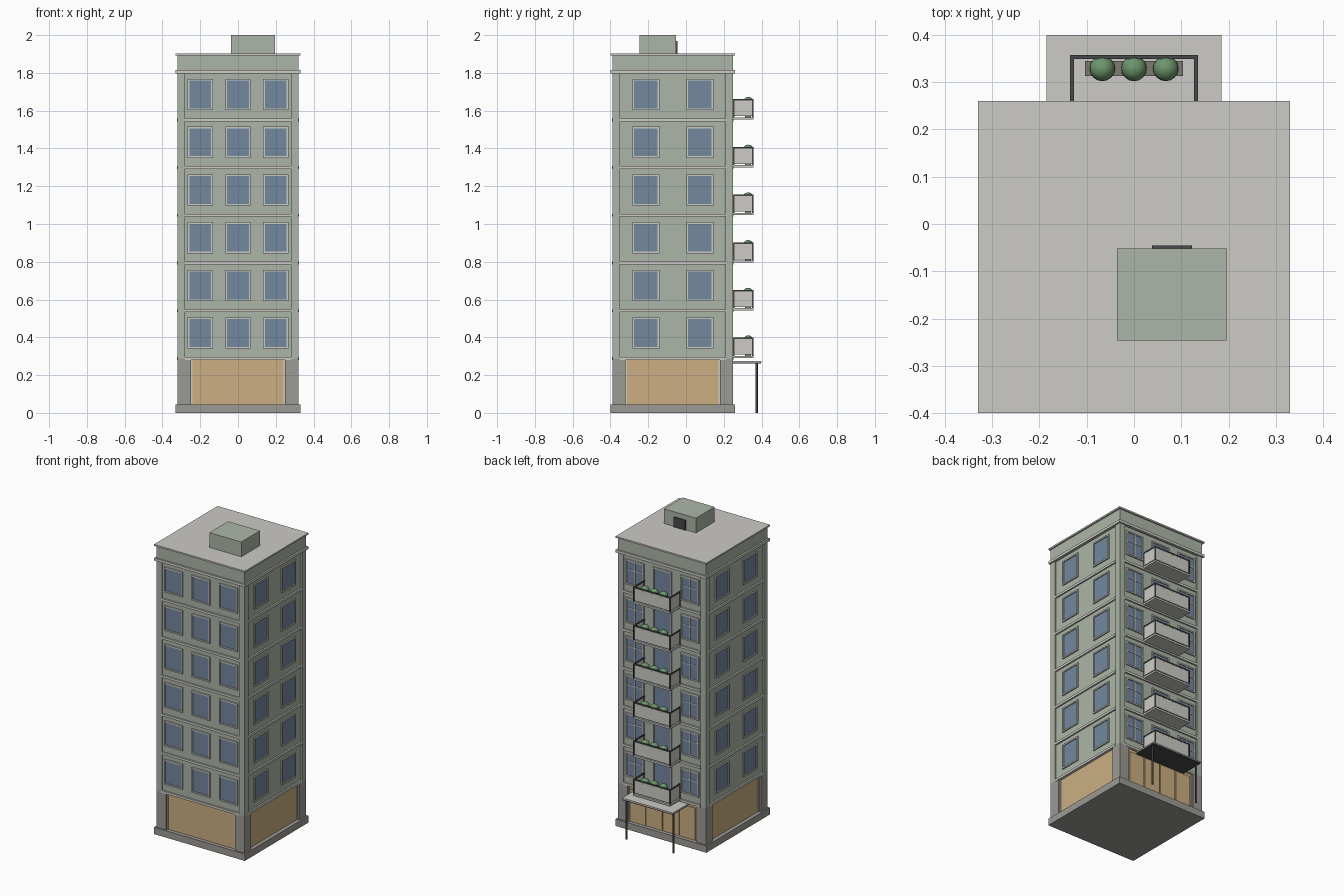
import bpy, bmesh, math
from mathutils import Matrix, Vector

if "Cube" in bpy.data.objects:
    bpy.data.objects.remove(bpy.data.objects["Cube"])

CY = -0.07          # centre of the square tower in y
HALF = 0.32         # half width at the corner piers
WALL = 0.312        # half width of the wall plane
STEP = 0.2525       # storey height
FLOORS = 6


def lin(c):
    return c / 12.92 if c <= 0.04045 else ((c + 0.055) / 1.055) ** 2.4


def material(name, r, g, b):
    m = bpy.data.materials.new(name)
    m.diffuse_color = (lin(r / 255), lin(g / 255), lin(b / 255), 1)
    m.use_nodes = True
    m.node_tree.nodes["Principled BSDF"].inputs["Base Color"].default_value = m.diffuse_color
    return m


GREEN = material("sage_green", 172, 182, 168)
TRIM = material("pale_stone", 204, 203, 198)
GLASS = material("blue_glass", 116, 136, 160)
TAN = material("shop_tan", 204, 175, 130)
STONE = material("grey_stone", 156, 154, 149)
DARK = material("dark_metal", 72, 72, 75)
POT = material("planter_grey", 128, 122, 114)
LEAF = material("leaf_green", 108, 150, 108)

parts = {}


def part(name, mat):
    if name not in parts:
        parts[name] = (bmesh.new(), mat)
    return parts[name][0]


def box(name, mat, x0, x1, y0, y1, z0, z1, rot=None):
    """Axis-aligned box, optionally turned by a matrix."""
    m = Matrix.Translation(((x0 + x1) / 2, (y0 + y1) / 2, (z0 + z1) / 2)) \
        @ Matrix.Diagonal((x1 - x0, y1 - y0, z1 - z0, 1))
    bmesh.ops.create_cube(part(name, mat), size=1, matrix=rot @ m if rot else m)


def square(name, mat, h, z0, z1):
    """Square slab centred on the tower."""
    box(name, mat, -h, h, CY - h, CY + h, z0, z1)


def on_wall(name, mat, side, u0, u1, z0, z1, d0, d1):
    """Box on a wall: side 0 front, 1 right, 2 back, 3 left; d = distance from the tower axis."""
    rot = Matrix.Translation((0, CY, 0)) @ Matrix.Rotation(side * math.pi / 2, 4, 'Z')
    box(name, mat, u0, u1, -d1, -d0, z0, z1, rot)


def window(side, u, w, z0, z1, muntins=False):
    a, b, t = u - w / 2, u + w / 2, 0.009
    on_wall("window_glass", GLASS, side, a + t, b - t, z0 + t, z1 - t, WALL - 0.01, WALL + 0.002)
    for p, q in ((a, a + t), (b - t, b)):
        on_wall("window_frames", TRIM, side, p, q, z0, z1, WALL - 0.01, WALL + 0.008)
    for p, q in ((z0, z0 + t), (z1 - t, z1)):
        on_wall("window_frames", TRIM, side, a + t, b - t, p, q, WALL - 0.01, WALL + 0.008)
    if muntins:
        zm = z0 + (z1 - z0) * 0.6
        on_wall("window_muntins", TRIM, side, u - 0.003, u + 0.003, z0 + t, z1 - t, WALL, WALL + 0.006)
        on_wall("window_muntins", TRIM, side, a + t, b - t, zm - 0.003, zm + 0.003, WALL, WALL + 0.005)


# Plinth, ground floor and tower shell
square("plinth", STONE, 0.33, 0, 0.045)
square("shop_walls", TAN, 0.305, 0.045, 0.285)
square("tower_walls", GREEN, WALL, 0.285, 1.80)
square("parapet", GREEN, HALF, 1.80, 1.895)
square("cornice", TRIM, 0.33, 1.797, 1.814)
square("roof_slab", TRIM, 0.33, 1.893, 1.903)
for sx in (-1, 1):
    for sy in (-1, 1):
        def corner(name, mat, w, z0, z1):
            x = sorted((sx * (HALF - w), sx * HALF))
            y = sorted((sy * (HALF - w), sy * HALF))
            box(name, mat, *x, CY + y[0], CY + y[1], z0, z1)
        corner("ground_pillars", STONE, 0.07, 0.045, 0.285)
        corner("corner_piers", GREEN, 0.04, 0.285, 1.80)

# Shop front trims and floor bands on every wall
for side in range(4):
    for s in (-1, 1):
        a, b = sorted((s * 0.242, s * 0.25))
        on_wall("shop_trims", TRIM, side, a, b, 0.045, 0.285, 0.30, 0.31)
    for f in range(FLOORS + 1):
        z = 0.281 + f * STEP
        on_wall("floor_bands", TRIM, side, -0.28, 0.28, z, z + 0.015, WALL - 0.01, HALF + 0.002)

# Entrance panels at the back
for x0, x1 in ((-0.235, -0.125), (0.125, 0.235), (-0.117, -0.004), (0.004, 0.117)):
    on_wall("entrance_panels", TAN, 2, x0, x1, 0.05, 0.26, 0.30, 0.311)

# Windows, balcony doors
for f in range(FLOORS):
    z0 = 0.34 + f * STEP
    z1 = z0 + 0.165
    for u in (-0.2, 0, 0.2):
        window(0, u, 0.133, z0, z1)
    for side in (1, 3):
        for u in (-0.143, 0.143):
            window(side, u, 0.143, z0, z1)
    for u in (-0.2, 0.2):
        window(2, u, 0.133, z0, z1, True)
    window(2, 0, 0.133, z0 - 0.038, z1)

# Balconies with railing, planter and bushes
Y0, Y1 = CY + WALL, 0.357
for f in range(FLOORS):
    z = 0.29 + f * STEP
    top = z + 0.108
    box("balcony_slabs", TRIM, -0.135, 0.135, Y0, Y1, z, z + 0.012)
    box("balcony_panels", TRIM, -0.127, 0.127, 0.350, 0.355, z + 0.018, top - 0.008)
    box("balcony_rails", DARK, -0.135, 0.135, 0.349, Y1, top - 0.008, top)
    for s in (-1, 1):
        a, b = sorted((s * 0.128, s * 0.133))
        box("balcony_panels", TRIM, a, b, 0.256, 0.349, z + 0.018, top - 0.008)
        a, b = sorted((s * 0.127, s * 0.135))
        box("balcony_rails", DARK, a, b, Y0, 0.349, top - 0.008, top)
        box("balcony_posts", DARK, a, b, 0.349, Y1, z + 0.012, top - 0.008)
        box("balcony_posts", DARK, a, b, 0.25, 0.256, z + 0.012, top - 0.008)
    box("planters", POT, -0.104, 0.104, 0.313, 0.345, z + 0.012, z + 0.085)
    for x in (-0.067, 0, 0.067):
        bmesh.ops.create_uvsphere(part("bushes", LEAF), u_segments=16, v_segments=10, radius=0.027,
                                  matrix=Matrix.Translation((x, 0.329, z + 0.093)))

# Entrance canopy on two posts
box("canopy_top", TRIM, -0.185, 0.185, 0.24, 0.40, 0.268, 0.276)
box("canopy_underside", DARK, -0.183, 0.183, 0.24, 0.398, 0.262, 0.268)
for s in (-1, 1):
    bmesh.ops.create_cone(part("canopy_posts", DARK), cap_ends=True, segments=12, radius1=0.006,
                          radius2=0.006, depth=0.264,
                          matrix=Matrix.Translation((s * 0.17, 0.374, 0.132)))

# Roof stair hut with door
box("roof_hut", GREEN, -0.036, 0.196, -0.246, -0.052, 1.90, 2.0)
box("roof_hut_door", DARK, 0.038, 0.123, -0.053, -0.045, 1.903, 1.968)

# Turn the collected parts into objects
for name, (bm, mat) in parts.items():
    mesh = bpy.data.meshes.new(name)
    smooth = name in ("bushes", "canopy_posts")
    for face in bm.faces:
        face.smooth = smooth and len(face.verts) < 5
    bm.to_mesh(mesh)
    bm.free()
    mesh.materials.append(mat)
    bpy.context.collection.objects.link(bpy.data.objects.new(name, mesh))
